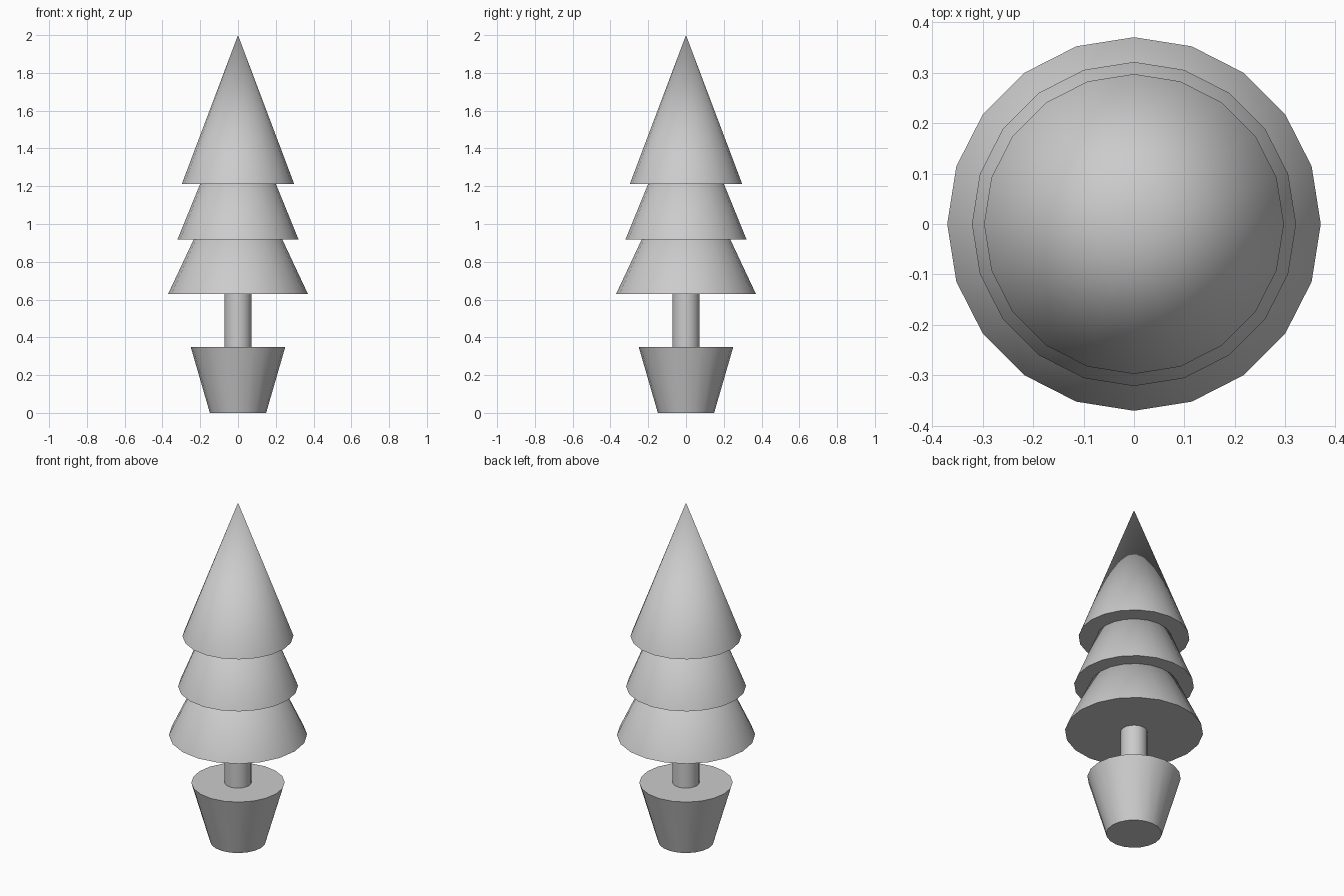
import bpy
import math

if "Cube" in bpy.data.objects:
    bpy.data.objects.remove(bpy.data.objects["Cube"])

SIDES = 20


def tapered(name, r_bottom, r_top, z_bottom, z_top):
    """Closed round frustum or cone standing between two heights."""
    bpy.ops.mesh.primitive_cone_add(
        vertices=SIDES, radius1=r_bottom, radius2=r_top,
        depth=z_top - z_bottom, location=(0, 0, (z_bottom + z_top) / 2))
    obj = bpy.context.object
    obj.name = name
    bpy.ops.object.shade_smooth_by_angle(angle=math.radians(30))
    return obj


# Pot and trunk
tapered("pot", 0.149, 0.25, 0.0, 0.348)
tapered("trunk", 0.072, 0.072, 0.34, 0.635)

# Three overlapping foliage cones, all of the same height
TIER_HEIGHT = 0.787
for name, radius, z in (("foliage_bottom", 0.37, 0.63),
                        ("foliage_middle", 0.321, 0.917),
                        ("foliage_top", 0.297, 1.213)):
    tapered(name, radius, 0.0, z, z + TIER_HEIGHT)
